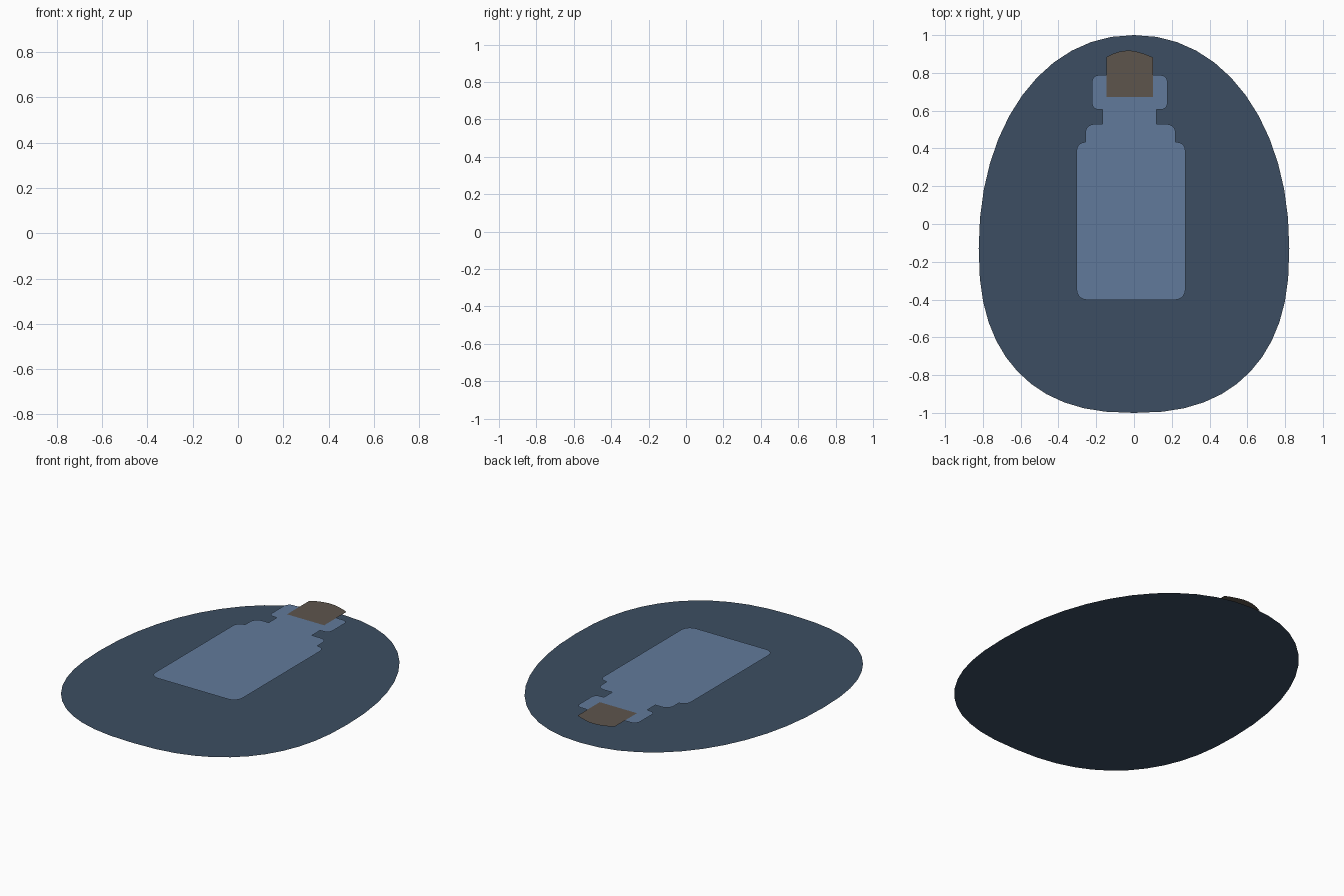
import bpy, bmesh, math
from mathutils import Vector

if "Cube" in bpy.data.objects:
    bpy.data.objects.remove(bpy.data.objects["Cube"])

LAYER_Z = 0.09  # height of the bottle icon above the egg-shaped backing


def flat_part(name, points, z, colour):
    """Single flat upward-facing n-gon."""
    bm = bmesh.new()
    face = bm.faces.new([bm.verts.new((x, y, z)) for x, y in points])
    face.normal_update()
    if face.normal.z < 0:
        face.normal_flip()
    mesh = bpy.data.meshes.new(name)
    bm.to_mesh(mesh)
    bm.free()
    mat = bpy.data.materials.new(name + "_colour")
    mat.diffuse_color = (*colour, 1)
    mat.use_nodes = True
    mat.node_tree.nodes["Principled BSDF"].inputs["Base Color"].default_value = mat.diffuse_color
    mesh.materials.append(mat)
    obj = bpy.data.objects.new(name, mesh)
    bpy.context.collection.objects.link(obj)
    return obj


def rounded(corners, steps=5):
    """Round each (x, y, radius) corner of a closed outline."""
    out = []
    for i, (x, y, r) in enumerate(corners):
        p = Vector((x, y))
        if r == 0:
            out.append((x, y))
            continue
        a = p + (Vector(corners[i - 1][:2]) - p).normalized() * r
        b = p + (Vector(corners[(i + 1) % len(corners)][:2]) - p).normalized() * r
        centre = a + b - p
        for k in range(steps + 1):
            t = k / steps * math.pi / 2
            q = centre + (a - centre) * math.cos(t) + (b - centre) * math.sin(t)
            out.append((q.x, q.y))
    return out


def egg(n=48, half_width=0.822, waist=-0.13):
    """Egg outline: narrow top half, fuller bottom half."""
    pts = []
    for i in range(n):
        t = 2 * math.pi * i / n
        c, s = math.cos(t), math.sin(t)
        height, power = (1 - waist, 2.1) if s >= 0 else (1 + waist, 2.4)
        pts.append((math.copysign(half_width * abs(c) ** (2 / power), c),
                    waist + math.copysign(height * abs(s) ** (2 / power), s)))
    return pts


# Egg-shaped backing
flat_part("egg_backing", egg(), 0, (0.045, 0.076, 0.122))

# Bottle silhouette: body, shoulder, neck and lip
right = [(0.272, -0.402, 0.055), (0.272, 0.434, 0.046), (0.220, 0.434, 0),
         (0.220, 0.529, 0.045), (0.119, 0.529, 0), (0.119, 0.606, 0),
         (0.177, 0.606, 0.032), (0.177, 0.788, 0.035)]
left_x = [-0.304, -0.304, -0.257, -0.257, -0.167, -0.167, -0.222, -0.222]
left = [(x, y, r) for x, (_, y, r) in zip(left_x, right)]
flat_part("bottle", rounded(right + left[::-1]), LAYER_Z, (0.12, 0.195, 0.328))

# Cork with a gently crowned top
cork = [(-0.146, 0.672), (0.100, 0.672), (0.100, 0.882), (0.060, 0.899),
        (0.020, 0.911), (-0.005, 0.917), (-0.040, 0.918), (-0.075, 0.913),
        (-0.112, 0.901), (-0.146, 0.884)]
flat_part("cork", cork, LAYER_Z + 0.0005, (0.11, 0.09, 0.073))
